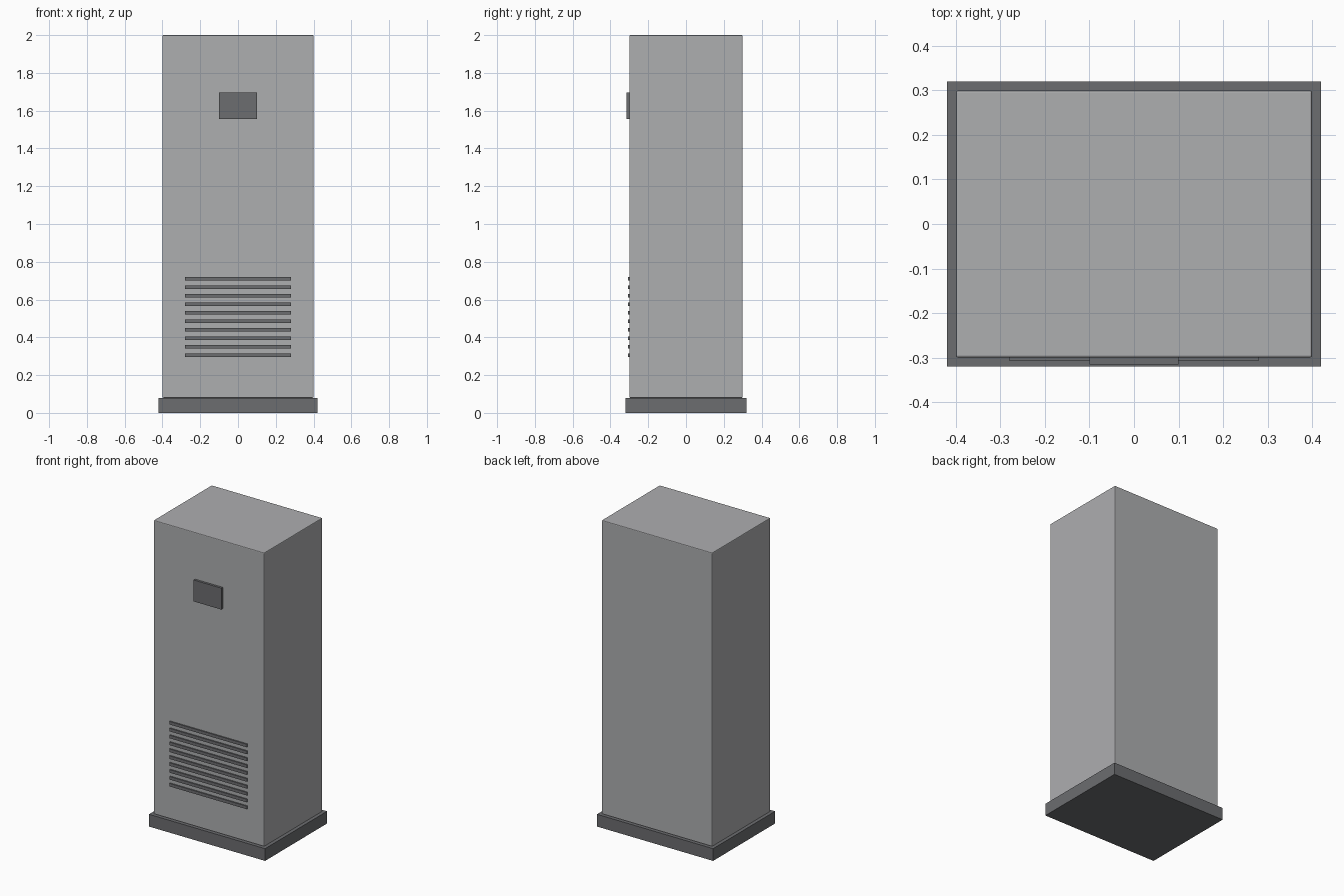
import bpy
import bmesh

cube = bpy.data.objects.get("Cube")
if cube:
    bpy.data.objects.remove(cube, do_unlink=True)


def make_material(name, rgb):
    mat = bpy.data.materials.new(name)
    mat.use_nodes = True
    colour = (*rgb, 1.0)
    mat.diffuse_color = colour
    for node in mat.node_tree.nodes:
        if node.type == "BSDF_PRINCIPLED":
            node.inputs["Base Color"].default_value = colour
    return mat


def box(name, low, high, mat, bevel=0.0):
    """Box between two corners, with an optional chamfer on its edges."""
    bm = bmesh.new()
    bmesh.ops.create_cube(bm, size=1.0)
    for v in bm.verts:
        for i in range(3):
            v.co[i] = low[i] if v.co[i] < 0 else high[i]
    mesh = bpy.data.meshes.new(name)
    bm.to_mesh(mesh)
    bm.free()
    mesh.materials.append(mat)
    obj = bpy.data.objects.new(name, mesh)
    bpy.context.collection.objects.link(obj)
    if bevel:
        mod = obj.modifiers.new("edge_bevel", "BEVEL")
        mod.width = bevel
        mod.segments = 2
    return obj


light_grey = make_material("light grey", (0.42, 0.425, 0.435))
dark_grey = make_material("dark grey", (0.15, 0.153, 0.162))

# Plinth and cabinet
box("plinth", (-0.42, -0.32, 0), (0.42, 0.32, 0.08), dark_grey)
box("cabinet", (-0.4, -0.3, 0.08), (0.4, 0.3, 2), light_grey, bevel=0.005)

# Control panel on the front
box("control_panel", (-0.1, -0.315, 1.555), (0.1, -0.295, 1.695), dark_grey)

# Ventilation slats on the lower front
for i in range(10):
    z = 0.305 + i * 0.045
    box(f"vent_slat_{i + 1}", (-0.28, -0.308, z - 0.01), (0.28, -0.298, z + 0.01), dark_grey)
